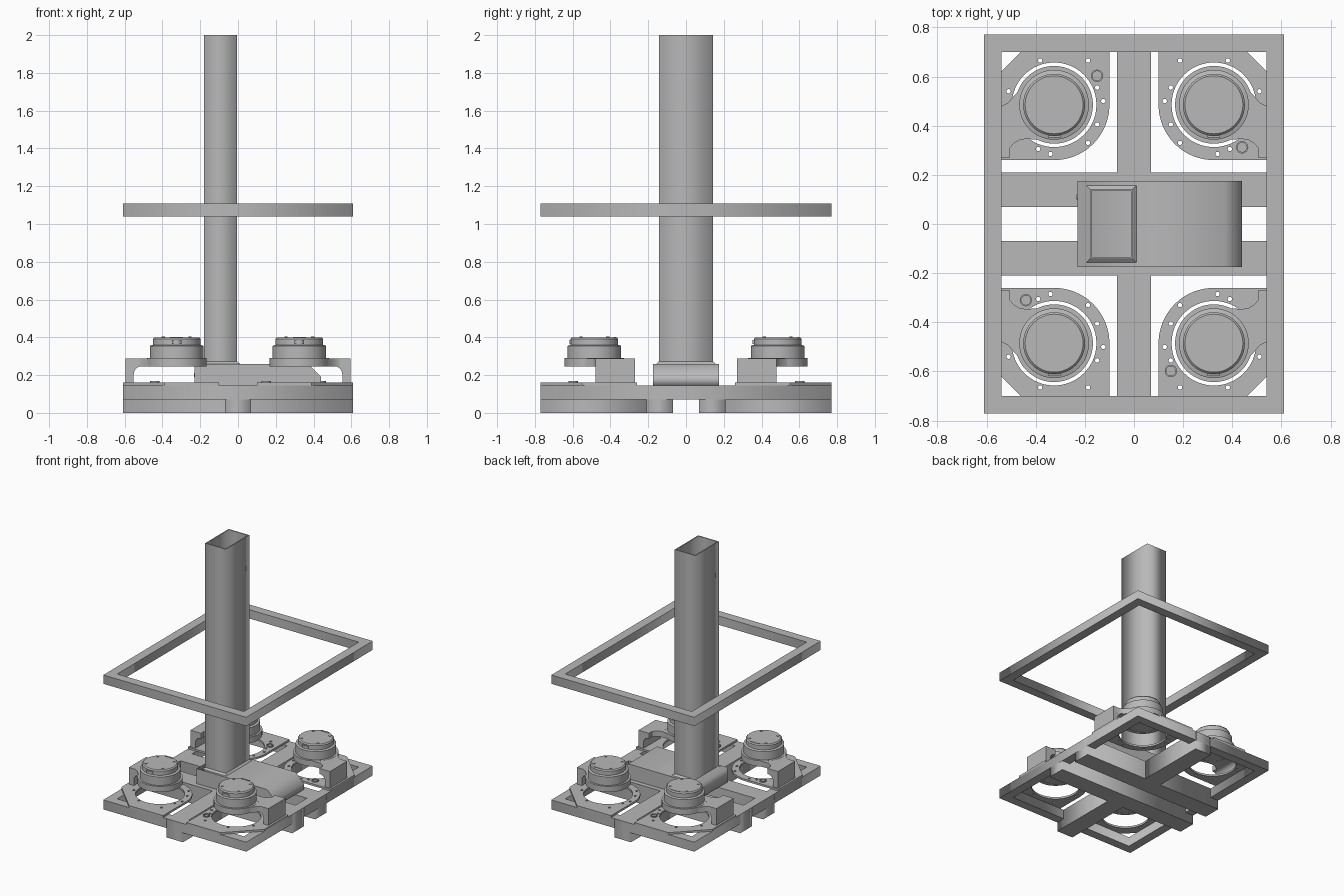
import bpy, bmesh
from math import sin, cos, pi, radians

cube = bpy.data.objects.get("Cube")
if cube:
    bpy.data.objects.remove(cube, do_unlink=True)

grey = bpy.data.materials.new("machined_grey")
grey.use_nodes = True
grey.diffuse_color = (0.48, 0.48, 0.48, 1)
grey.node_tree.nodes["Principled BSDF"].inputs["Base Color"].default_value = (0.48, 0.48, 0.48, 1)


def add_object(name, mesh, smooth=False):
    mesh.materials.clear()
    mesh.materials.append(grey)
    ob = bpy.data.objects.new(name, mesh)
    bpy.context.collection.objects.link(ob)
    if smooth:
        bpy.ops.object.select_all(action='DESELECT')
        ob.select_set(True)
        bpy.context.view_layer.objects.active = ob
        bpy.ops.object.shade_smooth_by_angle(angle=radians(30))
    return ob


def finish(bm, name, smooth=False):
    bmesh.ops.remove_doubles(bm, verts=bm.verts, dist=1e-5)
    bmesh.ops.recalc_face_normals(bm, faces=bm.faces)
    mesh = bpy.data.meshes.new(name)
    bm.to_mesh(mesh)
    bm.free()
    return add_object(name, mesh, smooth)


def prism(name, loops, low, high, smooth=False):
    """Extrude a flat outline, with further loops as holes."""
    curve = bpy.data.curves.new(name, 'CURVE')
    curve.dimensions = '2D'
    curve.fill_mode = 'BOTH'
    curve.extrude = (high - low) / 2
    for loop in loops:
        spline = curve.splines.new('POLY')
        spline.points.add(len(loop) - 1)
        for p, (x, y) in zip(spline.points, loop):
            p.co = (x, y, 0, 1)
        spline.use_cyclic_u = True
    temp = bpy.data.objects.new(name + "_outline", curve)
    bpy.context.collection.objects.link(temp)
    deps = bpy.context.evaluated_depsgraph_get()
    mesh = bpy.data.meshes.new_from_object(temp.evaluated_get(deps))
    bpy.data.objects.remove(temp, do_unlink=True)
    bm = bmesh.new()
    bm.from_mesh(mesh)
    bmesh.ops.translate(bm, verts=bm.verts, vec=(0, 0, (low + high) / 2))
    return finish(bm, name, smooth)


def lathe(name, profile, x, y, steps=48):
    bm = bmesh.new()
    verts = [bm.verts.new((r, 0, z)) for r, z in profile]
    edges = [bm.edges.new(pair) for pair in zip(verts, verts[1:])]
    bmesh.ops.spin(bm, geom=verts + edges, cent=(0, 0, 0), axis=(0, 0, 1),
                   angle=2 * pi, steps=steps, use_merge=True)
    ob = finish(bm, name, True)
    ob.location = (x, y, 0)
    return ob


def rect(x0, x1, y0, y1):
    return [(x0, y0), (x1, y0), (x1, y1), (x0, y1)]


def arc(cx, cy, r, start, end, steps):
    angles = [radians(start + (end - start) * i / steps) for i in range(steps + 1)]
    return [(cx + r * cos(a), cy + r * sin(a)) for a in angles]


def circle(cx, cy, r, n):
    return arc(cx, cy, r, 0, 360, n)[:-1]


def box(name, x0, x1, y0, y1, z0, z1):
    return prism(name, [rect(x0, x1, y0, y1)], z0, z1)


# Base frame, upper ring and the beams below
X, Y, RIM = 0.61, 0.77, 0.07
frame = [rect(-X, X, -Y, Y), rect(-X + RIM, X - RIM, -Y + RIM, Y - RIM)]
prism("base_frame", frame, 0.072, 0.145)
prism("upper_ring", frame, 1.04, 1.108)
for side, s in (("back", 1), ("front", -1)):
    box(side + "_cross_beam", -X, X, *sorted((s * 0.07, s * 0.21)), 0, 0.145)
    box(side + "_centre_beam", -0.07, 0.07, *sorted((s * 0.21, s * Y)), 0, 0.145)

# Central housing with one sloped end
housing = prism("housing", [[(-0.23, 0.145), (0.44, 0.145), (0.44, 0.19),
                             (0.37, 0.26), (-0.23, 0.26)]], -0.175, 0.175)
housing.rotation_euler.x = pi / 2
port = prism("housing_port", [circle(0, 0, 0.01, 16)], 0, 0.004)
port.rotation_euler.y = -pi / 2
port.location = (-0.23, 0.11, 0.2)

# Hollow column with a bevelled foot
prism("column", [rect(-0.18, -0.004, -0.143, 0.143),
                 rect(-0.172, -0.012, -0.135, 0.135)], 0.26, 2)
bm = bmesh.new()
rings = []
for grow, z in ((0.014, 0.26), (0, 0.272)):
    rings.append([bm.verts.new((x, y, z)) for x, y in
                  rect(-0.18 - grow, -0.004 + grow, -0.143 - grow, 0.143 + grow)])
for i in range(4):
    j = (i + 1) % 4
    bm.faces.new((rings[0][i], rings[0][j], rings[1][j], rings[1][i]))
finish(bm, "column_foot")

# Outlines of one drive unit, with its outer corner towards +x +y
plate_edge = ([(0.285, -0.225), (0.285, 0.065), (0.065, 0.285), (-0.225, 0.285)]
              + arc(0, 0, 0.225, 180, 270, 20))
plate_holes = [(0.057, 0.18), (-0.138, 0.18), (-0.175, 0.07), (-0.2, 0.015), (-0.175, -0.08),
               (-0.138, -0.155), (0.015, -0.2), (0.065, -0.18), (0.185, 0.055)]
arm_edge = (arc(0, 0, 0.157, 20, 295, 40)
            + [(0.11, -0.139), (0.14, -0.142), (0.165, -0.158), (0.19, -0.187),
               (0.22, -0.208), (0.27, -0.215), (0.27, -0.005), (0.215, -0.005),
               (0.185, 0.01), (0.165, 0.035)])
leg_edge = ([(0.27, 0.155), (0.27, 0.289), (0.18, 0.289), (0.18, 0.246)]
            + arc(0.187, 0.206, 0.04, 90, 0, 8) + [(0.227, 0.155)])
motor_profile = [(0, 0.262), (0.12, 0.262), (0.13, 0.245), (0.158, 0.245), (0.158, 0.29),
                 (0.142, 0.29), (0.142, 0.355), (0.126, 0.36), (0.126, 0.392),
                 (0.118, 0.4), (0, 0.4)]
# The collar keeps the same turn order around the four corners
collar_at = {(-1, 1): (0.175, 0.118), (1, 1): (0.115, -0.173),
             (1, -1): (-0.175, -0.113), (-1, -1): (-0.115, 0.175)}

for (sx, sy), (px, py) in collar_at.items():
    unit = ("back" if sy > 0 else "front") + ("_left" if sx > 0 else "_right")
    cx, cy = sx * 0.325, sy * 0.485

    def place(points):
        return [(cx + sx * u, cy + sy * v) for u, v in points]

    # Mounting plate, carrier arm and leg
    loops = [place(plate_edge), circle(cx, cy, 0.172, 64)]
    loops += [circle(x, y, 0.009, 12) for x, y in place(plate_holes)]
    prism(unit + "_mounting_plate", loops, 0.145, 0.16, True)
    prism(unit + "_carrier_arm", [place(arm_edge)], 0.246, 0.289, True)
    leg = prism(unit + "_carrier_leg", [[(sx * u, z) for u, z in leg_edge]], -0.105, 0.105, True)
    leg.rotation_euler.x = pi / 2
    leg.location = (cx, cy - sy * 0.11, 0)

    # Motor, cap details and connector
    lathe(unit + "_motor", motor_profile, cx, cy)
    for i in range(4):
        a = pi / 4 + i * pi / 2
        prism(unit + "_cap_screw", [circle(cx + 0.1 * cos(a), cy + 0.1 * sin(a), 0.009, 12)],
              0.399, 0.404)
    box(unit + "_cap_slot", cx - 0.035, cx + 0.035, cy + 0.105, cy + 0.115, 0.399, 0.403)
    box(unit + "_connector", cx - 0.025, cx + 0.025, cy - 0.133, cy - 0.11, 0.364, 0.385)
    prism(unit + "_plate_collar", [circle(cx + px, cy + py, 0.025, 24),
                                   circle(cx + px, cy + py, 0.019, 24)], 0.16, 0.168, True)
